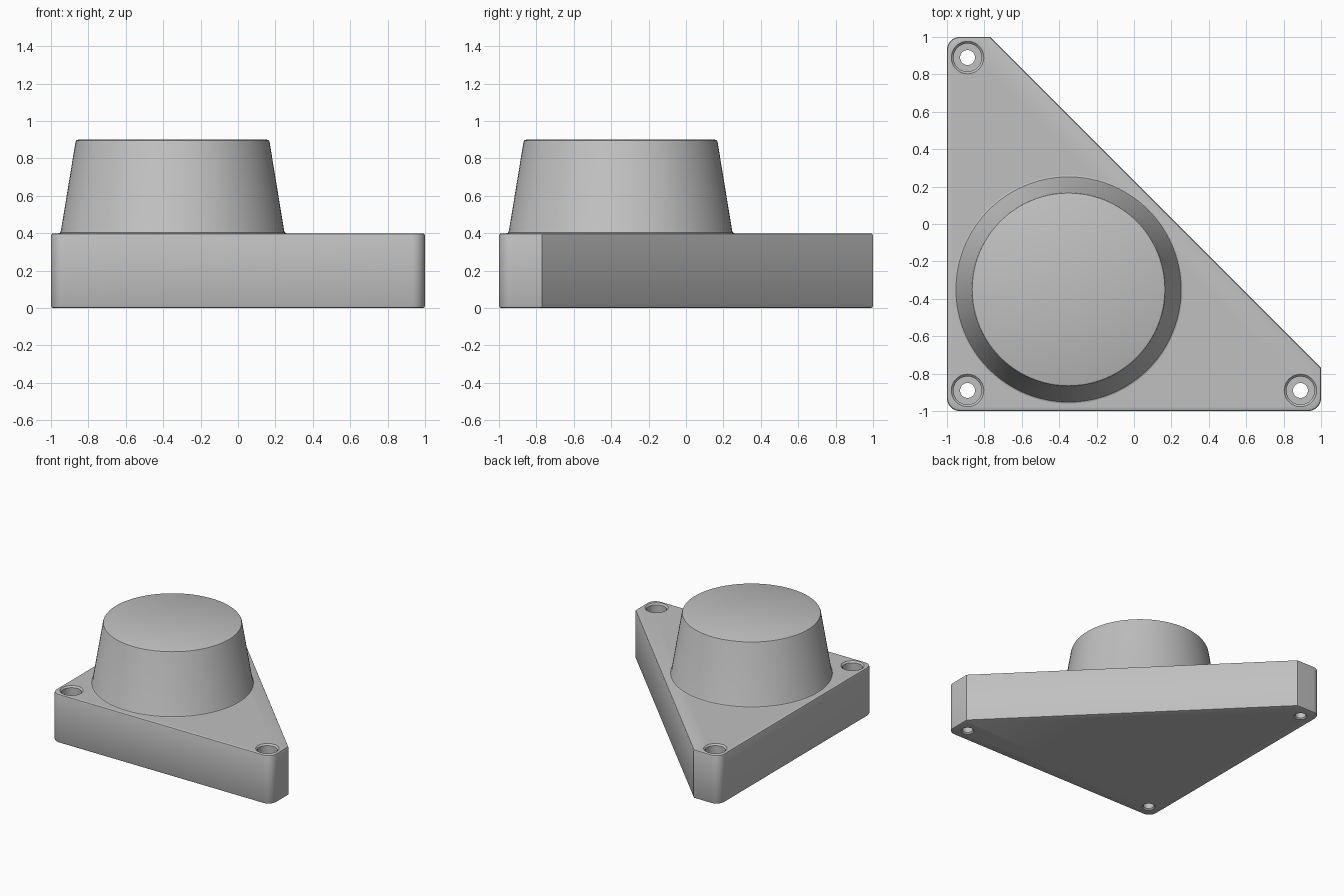
import bpy, bmesh
from math import cos, sin, pi, radians

if "Cube" in bpy.data.objects:
    bpy.data.objects.remove(bpy.data.objects["Cube"])

GREY = (0.53, 0.53, 0.53, 1)
mat = bpy.data.materials.new("grey plastic")
mat.use_nodes = True
mat.diffuse_color = GREY
mat.node_tree.nodes["Principled BSDF"].inputs["Base Color"].default_value = GREY


def add_object(name, bm):
    bmesh.ops.recalc_face_normals(bm, faces=bm.faces)
    mesh = bpy.data.meshes.new(name)
    bm.to_mesh(mesh)
    bm.free()
    mesh.materials.append(mat)
    ob = bpy.data.objects.new(name, mesh)
    bpy.context.collection.objects.link(ob)
    return ob


def lathe(name, profile, centre, sides):
    """Closed solid of revolution from (radius, height) pairs, bottom to top."""
    bm = bmesh.new()
    rings = [[bm.verts.new((centre[0] + r * cos(2 * pi * i / sides),
                            centre[1] + r * sin(2 * pi * i / sides), z))
              for i in range(sides)] for r, z in profile]
    for low, high in zip(rings, rings[1:]):
        for i in range(sides):
            j = (i + 1) % sides
            bm.faces.new((low[i], low[j], high[j], high[i]))
    bm.faces.new(rings[0])
    bm.faces.new(rings[-1])
    return add_object(name, bm)


def make_active(ob):
    bpy.ops.object.select_all(action='DESELECT')
    ob.select_set(True)
    bpy.context.view_layer.objects.active = ob


def smooth(ob):
    make_active(ob)
    bpy.ops.object.shade_smooth_by_angle(angle=radians(30))


# Triangular base plate: three rounded corners and two clipped tips
HEIGHT, RADIUS, CLIP, STEPS = 0.4, 0.07, -0.77, 10


def corner(sx, sy, start):
    cx, cy = sx * (1 - RADIUS), sy * (1 - RADIUS)
    angles = [start + pi / 2 * i / STEPS for i in range(STEPS + 1)]
    return [(cx + RADIUS * cos(a), cy + RADIUS * sin(a)) for a in angles]


outline = (corner(-1, -1, pi) + corner(1, -1, 1.5 * pi)
           + [(1, CLIP), (CLIP, 1)] + corner(-1, 1, pi / 2))
bm = bmesh.new()
floor = bm.faces.new([bm.verts.new((x, y, 0)) for x, y in outline])
sides = bmesh.ops.extrude_face_region(bm, geom=[floor], use_keep_orig=True)
top = [v for v in sides["geom"] if isinstance(v, bmesh.types.BMVert)]
bmesh.ops.translate(bm, verts=top, vec=(0, 0, HEIGHT))
plate = add_object("base_plate", bm)

# Softened top and bottom rims
bevel = plate.modifiers.new("rim", 'BEVEL')
bevel.width = 0.012
bevel.segments = 2
bevel.limit_method = 'ANGLE'
bevel.angle_limit = radians(60)

# Counterbored screw holes with chamfered mouths
hole = [(0.06, -0.01), (0.04, 0.01), (0.04, 0.2), (0.075, 0.2),
        (0.075, 0.388), (0.097, 0.41)]
cutters = []
for spot in ((-0.89, -0.89), (0.89, -0.89), (-0.89, 0.89)):
    cutter = lathe("screw_hole_cutter", hole, spot, 40)
    cutter.hide_render = True
    cut = plate.modifiers.new("hole", 'BOOLEAN')
    cut.operation = 'DIFFERENCE'
    cut.solver = 'EXACT'
    cut.object = cutter
    cutters.append(cutter)

make_active(plate)
for name in [m.name for m in plate.modifiers]:
    bpy.ops.object.modifier_apply(modifier=name)
for cutter in cutters:
    bpy.data.objects.remove(cutter)
smooth(plate)

# Tapered round boss with a small foot fillet and softened top edge
boss = lathe("tapered_boss",
             [(0.612, 0.395), (0.61, 0.4), (0.602, 0.403), (0.597, 0.412),
              (0.519, 0.887), (0.515, 0.896), (0.506, 0.9)],
             (-0.35, -0.35), 96)
smooth(boss)
